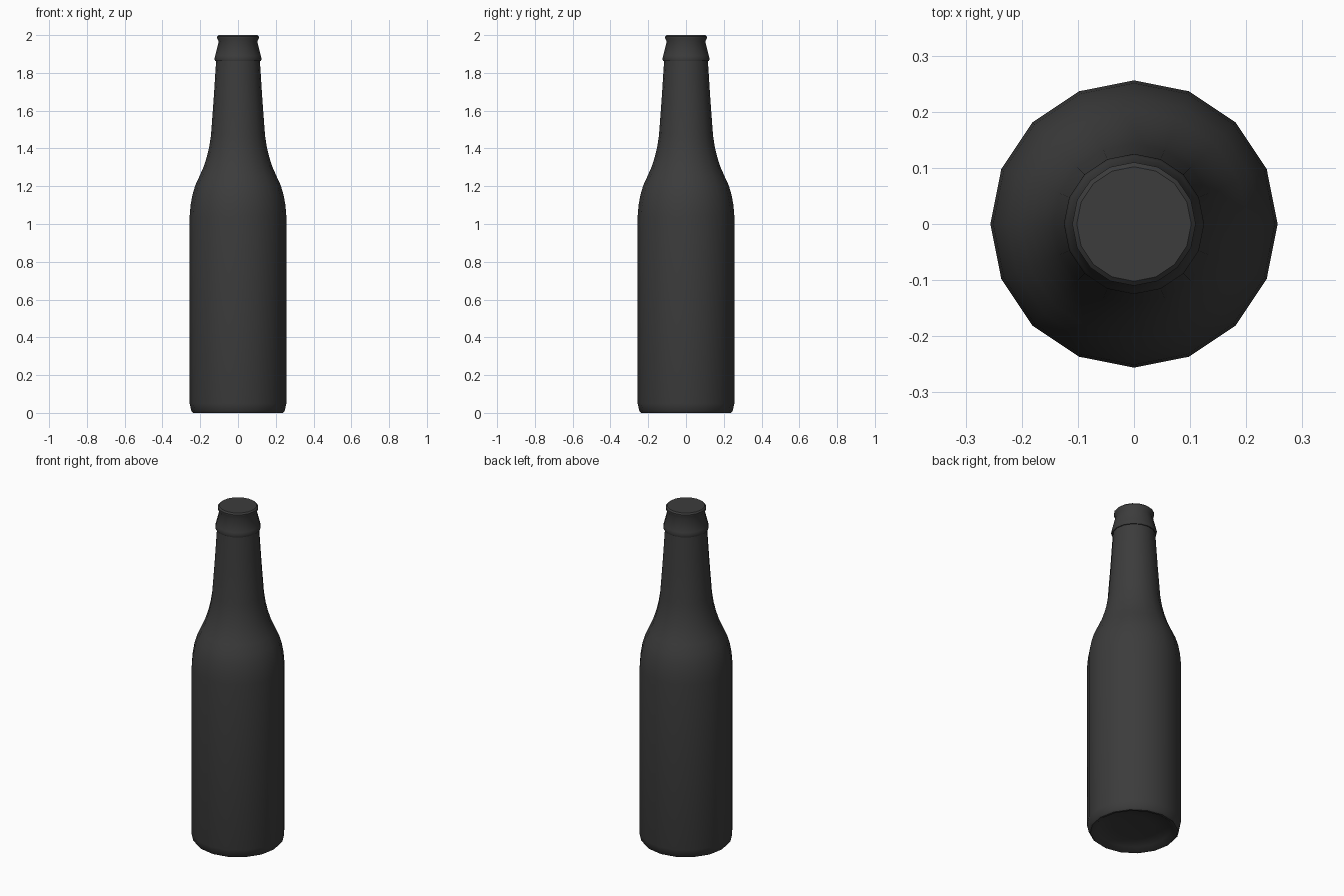
import bpy, bmesh, math

cube = bpy.data.objects.get("Cube")
if cube:
    bpy.data.objects.remove(cube, do_unlink=True)

SIDES = 16


def make_material(name, colour):
    mat = bpy.data.materials.new(name)
    mat.use_nodes = True
    mat.diffuse_color = colour
    mat.node_tree.nodes["Principled BSDF"].inputs["Base Color"].default_value = colour
    return mat


def lathe(name, profile, mat, angle):
    """Spin (radius, height) points around z and close both ends."""
    bm = bmesh.new()
    rings = []
    for r, z in profile:
        rings.append([bm.verts.new((r * math.cos(a), r * math.sin(a), z))
                      for a in (math.tau * i / SIDES for i in range(SIDES))])
    for low, high in zip(rings, rings[1:]):
        for i in range(SIDES):
            j = (i + 1) % SIDES
            bm.faces.new((low[i], low[j], high[j], high[i]))
    bm.faces.new(rings[0][::-1])
    bm.faces.new(rings[-1])
    mesh = bpy.data.meshes.new(name)
    bm.to_mesh(mesh)
    bm.free()
    obj = bpy.data.objects.new(name, mesh)
    bpy.context.collection.objects.link(obj)
    mesh.materials.append(mat)
    bpy.ops.object.select_all(action="DESELECT")
    obj.select_set(True)
    bpy.context.view_layer.objects.active = obj
    bpy.ops.object.shade_smooth_by_angle(angle=math.radians(angle))
    return obj


glass = make_material("dark grey glass", (0.045, 0.045, 0.045, 1))

# Recessed base, straight body, shoulder, tapering neck, collar and lip
base = [(0.12, 0.03), (0.20, 0.018), (0.225, 0.0), (0.238, 0.0), (0.247, 0.01), (0.256, 0.05)]
shoulder = [(0.256, 1.04), (0.251, 1.10), (0.241, 1.155), (0.226, 1.205),
            (0.203, 1.255), (0.183, 1.30), (0.165, 1.355), (0.152, 1.41), (0.143, 1.47)]
neck = [(0.129, 1.66), (0.116, 1.862)]
collar = [(0.121, 1.862), (0.125, 1.875), (0.121, 1.89), (0.102, 1.965)]
lip = [(0.110, 1.982), (0.110, 1.992), (0.102, 2.0)]

lathe("bottle", base + shoulder + neck + collar + lip, glass, 40)
